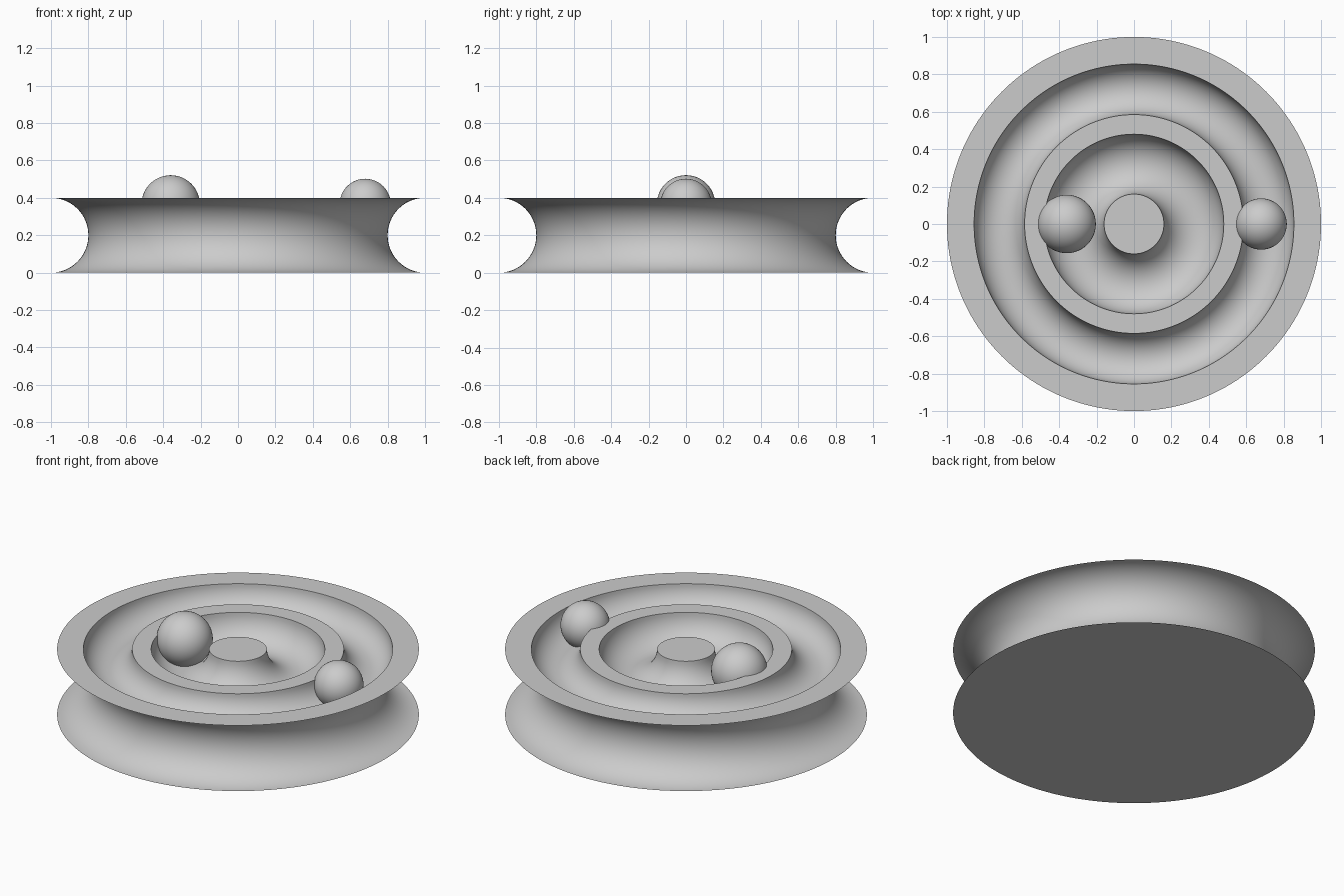
import bpy, bmesh, math
from mathutils import Matrix

cube = bpy.data.objects.get("Cube")
if cube:
    bpy.data.objects.remove(cube, do_unlink=True)

HEIGHT = 0.4
SEGMENTS = 160

grey = bpy.data.materials.new("plain grey")
colour = (0.6, 0.6, 0.6, 1)
grey.use_nodes = True
grey.diffuse_color = colour
grey.node_tree.nodes["Principled BSDF"].inputs["Base Color"].default_value = colour


def finish(name, bm, angle):
    mesh = bpy.data.meshes.new(name)
    bm.normal_update()
    bm.to_mesh(mesh)
    bm.free()
    mesh.materials.append(grey)
    obj = bpy.data.objects.new(name, mesh)
    bpy.context.collection.objects.link(obj)
    bpy.ops.object.select_all(action='DESELECT')
    obj.select_set(True)
    bpy.context.view_layer.objects.active = obj
    bpy.ops.object.shade_smooth_by_angle(angle=math.radians(angle))
    return obj


def arc(cx, cz, r, start, end, steps=24):
    """Points of a circular arc, as (radius, height)."""
    angles = [math.radians(start + (end - start) * i / steps) for i in range(steps + 1)]
    return [(cx + r * math.cos(a), cz + r * math.sin(a)) for a in angles]


def lathe(name, profile):
    """Spin an open profile, whose ends are closed by flat discs."""
    bm = bmesh.new()
    rings = []
    for r, z in profile:
        rings.append([bm.verts.new((r * math.cos(t), r * math.sin(t), z))
                      for t in (math.tau * i / SEGMENTS for i in range(SEGMENTS))])
    for a, b in zip(rings, rings[1:]):
        for i in range(SEGMENTS):
            j = (i + 1) % SEGMENTS
            bm.faces.new((a[i], a[j], b[j], b[i]))
    bm.faces.new(rings[0][::-1])
    bm.faces.new(rings[-1])
    return finish(name, bm, 35)


# Grooved disc: hollow waist, then the outer and inner ball tracks
waist = arc(1.0, HEIGHT / 2, HEIGHT / 2, 270, 90, 32)
outer_track = arc(0.72, HEIGHT, 0.135, 0, -180)
inner_track = arc(0.32, HEIGHT, 0.16, 0, -180)
lathe("grooved_disc", waist + outer_track + inner_track)


# Balls resting in the tracks
def ball(name, x, radius):
    bm = bmesh.new()
    bmesh.ops.create_uvsphere(bm, u_segments=48, v_segments=24, radius=radius,
                              matrix=Matrix.Translation((x, 0, 0.365)))
    finish(name, bm, 60)


ball("inner_ball", -0.36, 0.156)
ball("outer_ball", 0.68, 0.137)
